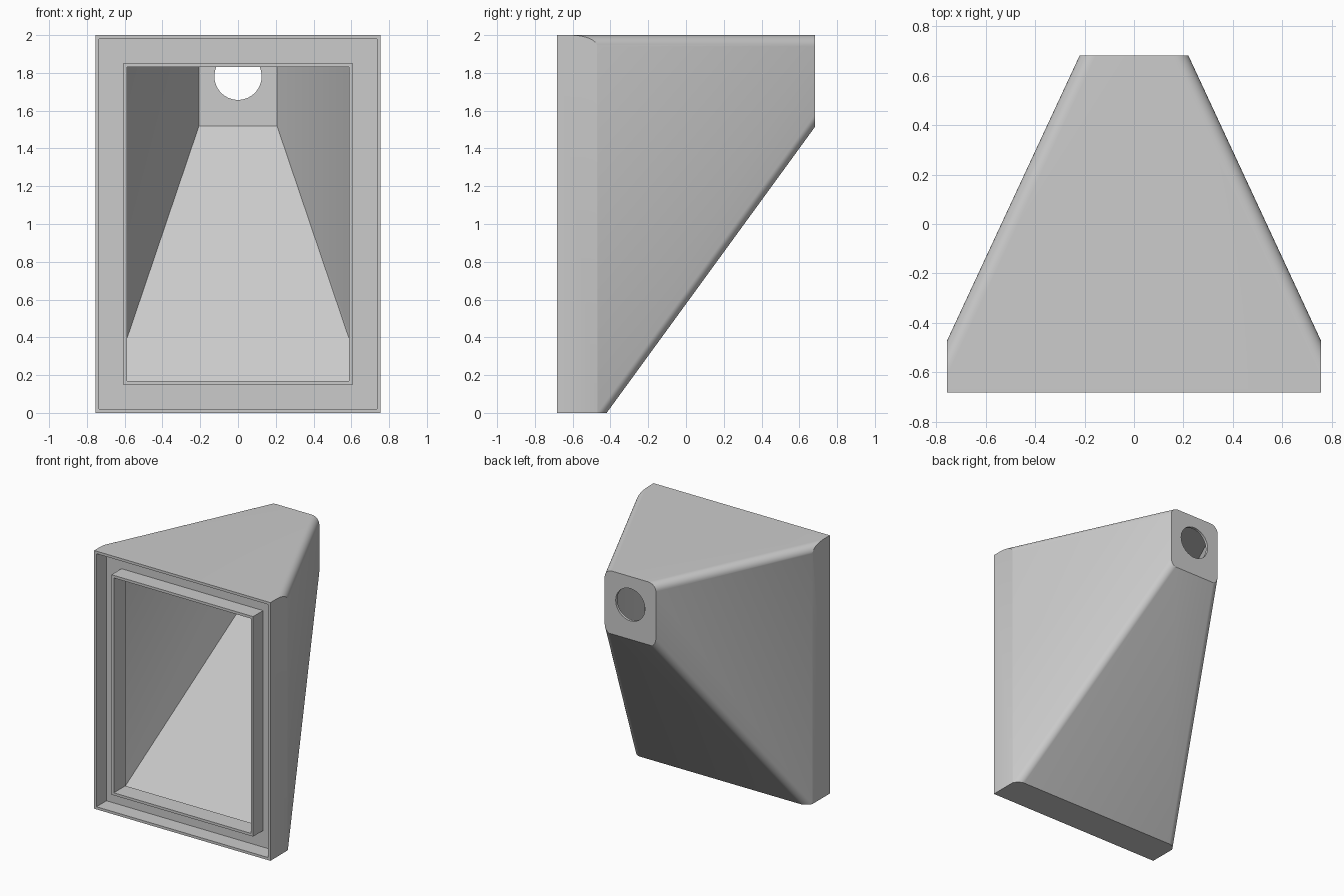
import bpy
import bmesh
import math
from mathutils import Matrix, Vector

cube = bpy.data.objects.get("Cube")
if cube:
    bpy.data.objects.remove(cube, do_unlink=True)

HALF_X, HEIGHT, FRONT, BACK = 0.755, 2.0, -0.682, 0.682
WALL = 0.02
SIDE_BEND, SIDE_SLOPE = -0.47, 0.465     # where the sides start to taper
FLOOR_BEND, FLOOR_SLOPE = -0.42, 1.373   # where the underside starts to rise

grey = bpy.data.materials.new("plain grey")
grey.use_nodes = True
grey.diffuse_color = (0.6, 0.6, 0.6, 1)
grey.node_tree.nodes["Principled BSDF"].inputs["Base Color"].default_value = (0.6, 0.6, 0.6, 1)


def make_object(name, bm):
    bmesh.ops.recalc_face_normals(bm, faces=bm.faces[:])
    mesh = bpy.data.meshes.new(name)
    bm.to_mesh(mesh)
    bm.free()
    mesh.materials.append(grey)
    obj = bpy.data.objects.new(name, mesh)
    bpy.context.collection.objects.link(obj)
    return obj


def bridge(bm, first, second):
    for i in range(len(first)):
        j = (i + 1) % len(first)
        bm.faces.new((first[i], first[j], second[j], second[i]))


def funnel(name, wall, front, rounding):
    """Tapered body, moved inward by wall, rounded, then trimmed to a box."""
    bm = bmesh.new()
    rings = []
    for y in (-1.3, BACK - wall):
        x = HALF_X - SIDE_SLOPE * (y - SIDE_BEND) - wall * math.hypot(1, SIDE_SLOPE)
        low = FLOOR_SLOPE * (y - FLOOR_BEND) + wall * math.hypot(1, FLOOR_SLOPE)
        high = HEIGHT - wall
        rings.append([bm.verts.new(p) for p in
                      ((-x, y, low), (x, y, low), (x, y, high), (-x, y, high))])
    bridge(bm, *rings)
    for ring in rings:
        bm.faces.new(ring)
    bmesh.ops.recalc_face_normals(bm, faces=bm.faces[:])

    # The four long edges share one radius although their angles differ
    if rounding:
        pairs = list(zip(*rings))
        for group, offset in ((pairs[2:], rounding), (pairs[:2], rounding * 0.7)):
            bmesh.ops.bevel(bm, geom=[bm.edges.get(p) for p in group], offset=offset,
                            offset_type='OFFSET', segments=8, profile=0.5, affect='EDGES')

    # Straight sides, bottom and front
    limit = HALF_X - wall
    for point, normal in (((limit, 0, 0), (1, 0, 0)), ((-limit, 0, 0), (-1, 0, 0)),
                          ((0, 0, wall), (0, 0, -1)), ((0, front, 0), (0, -1, 0))):
        cut = bmesh.ops.bisect_plane(bm, geom=bm.verts[:] + bm.edges[:] + bm.faces[:],
                                     plane_co=Vector(point), plane_no=Vector(normal),
                                     clear_outer=True)
        rim = [e for e in cut["geom_cut"] if isinstance(e, bmesh.types.BMEdge)]
        bmesh.ops.holes_fill(bm, edges=rim, sides=0)
    return make_object(name, bm)


def subtract(target, cutter):
    cutter.hide_render = True
    mod = target.modifiers.new("cut", 'BOOLEAN')
    mod.operation, mod.solver, mod.object = 'DIFFERENCE', 'EXACT', cutter
    bpy.context.view_layer.objects.active = target
    bpy.ops.object.modifier_apply(modifier=mod.name)
    bpy.data.objects.remove(cutter, do_unlink=True)


def smooth(obj):
    bpy.ops.object.select_all(action='DESELECT')
    obj.select_set(True)
    bpy.context.view_layer.objects.active = obj
    bpy.ops.object.shade_smooth_by_angle(angle=math.radians(25))


# Thin-walled housing, open at the front
housing = funnel("housing", 0, FRONT, 0.06)
subtract(housing, funnel("cavity_cutter", WALL, FRONT - 0.1, 0))

# Round hole through the back wall
bm = bmesh.new()
bmesh.ops.create_cone(bm, cap_ends=True, segments=64, radius1=0.125, radius2=0.125, depth=0.3,
                      matrix=Matrix.Translation((0, BACK, 1.782)) @ Matrix.Rotation(math.pi / 2, 4, 'X'))
subtract(housing, make_object("hole_cutter", bm))
smooth(housing)

# Recessed flange with a raised lip around the opening: L profile (inset, y)
profile = [(0.015, -0.54), (0.168, -0.54), (0.168, FRONT), (0.148, FRONT),
           (0.148, -0.56), (0.015, -0.56)]
bm = bmesh.new()
loops = []
for inset, y in profile:
    x, low, high = HALF_X - inset, inset, HEIGHT - inset
    loops.append([bm.verts.new(p) for p in
                  ((-x, y, low), (x, y, low), (x, y, high), (-x, y, high))])
for i, loop in enumerate(loops):
    bridge(bm, loop, loops[(i + 1) % len(loops)])
make_object("front_flange_and_lip", bm)
